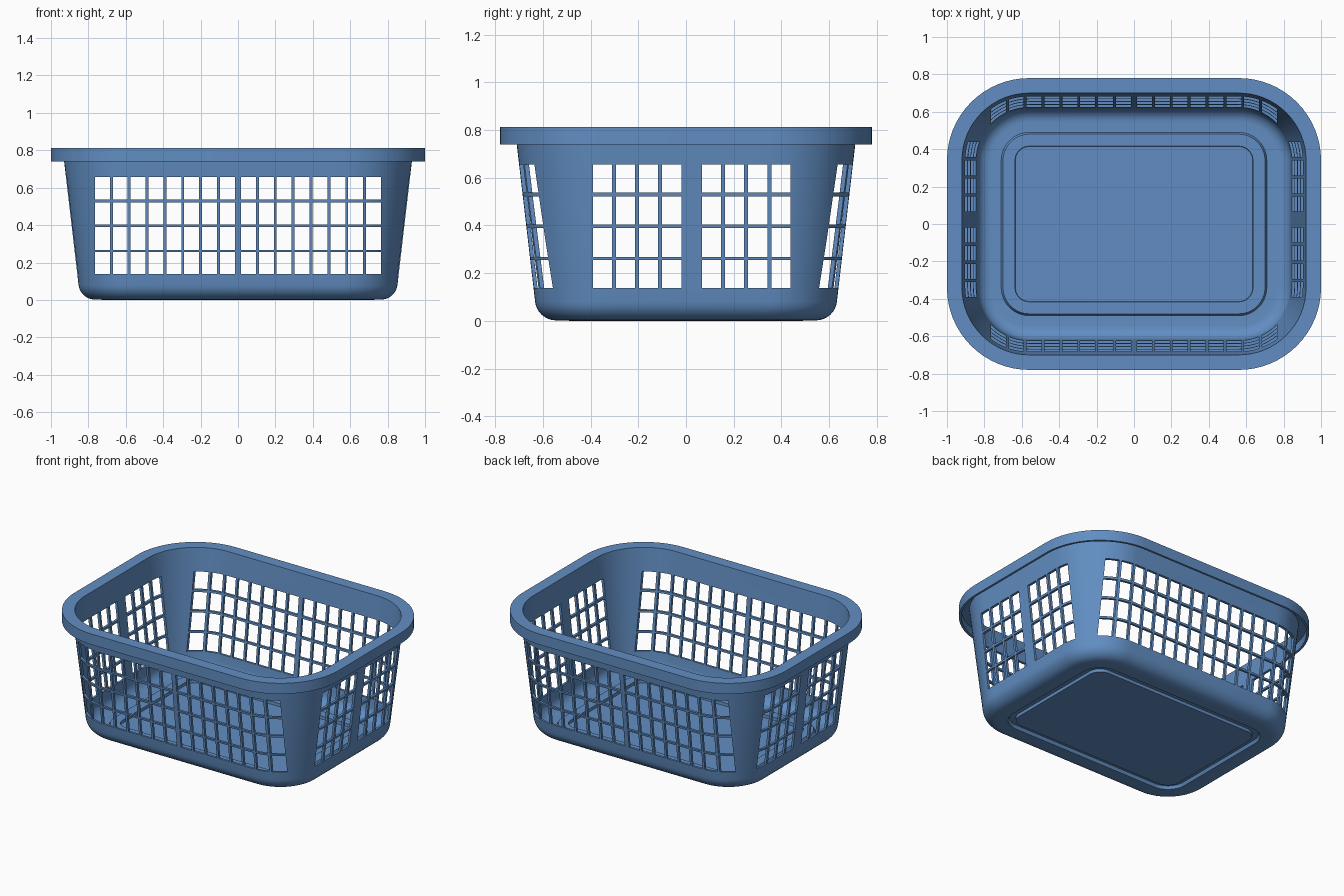
import bpy, bmesh, math

if "Cube" in bpy.data.objects:
    bpy.data.objects.remove(bpy.data.objects["Cube"])

CX, CY = 0.56, 0.34      # centres of the concentric corner arcs
SEG = 16                 # segments per corner


def ring(bm, half_x, z):
    """Rounded rectangle, offset outward from the corner centres."""
    r = half_x - CX
    verts = []
    for i, (sx, sy) in enumerate([(1, 1), (-1, 1), (-1, -1), (1, -1)]):
        for k in range(SEG + 1):
            a = math.pi / 2 * (i + k / SEG)
            verts.append(bm.verts.new((sx * CX + r * math.cos(a),
                                       sy * CY + r * math.sin(a), z)))
    return verts


def arc(r, start, end, n=8):
    """Rounded bottom edge of the profile."""
    pts = []
    for i in range(n + 1):
        a = math.radians(start + (end - start) * i / n)
        pts.append((0.765 + r * math.cos(a), 0.09 + r * math.sin(a)))
    return pts


def mesh_object(name, bm):
    bmesh.ops.recalc_face_normals(bm, faces=bm.faces)
    me = bpy.data.meshes.new(name)
    bm.to_mesh(me)
    bm.free()
    ob = bpy.data.objects.new(name, me)
    bpy.context.collection.objects.link(ob)
    return ob


# Basket shell: underside, outer wall, hollow rim, inner wall, inner floor
profile = [(0.645, 0.0), (0.647, 0.02), (0.685, 0.02), (0.695, 0.0)]
profile += arc(0.088, -90, -6)
profile += [(0.936, 0.795), (0.985, 0.795), (0.985, 0.74), (1.0, 0.74),
            (1.0, 0.813), (0.92, 0.813)]
profile += arc(0.073, -6, -90)
profile += [(0.71, 0.017), (0.70, 0.036), (0.636, 0.036), (0.634, 0.017)]

bm = bmesh.new()
rings = [ring(bm, x, z) for x, z in profile]
for a, b in zip(rings, rings[1:]):
    n = len(a)
    for i in range(n):
        j = (i + 1) % n
        bm.faces.new((a[i], a[j], b[j], b[i]))
bm.faces.new(rings[0])
bm.faces.new(rings[-1])
basket = mesh_object("laundry_basket", bm)


# Window cutters: each box passes through both opposite walls
def cutter(name, starts, columns, pitch, width, along_x):
    bm = bmesh.new()
    rows = [(0.138, 0.255), (0.268, 0.389), (0.403, 0.522), (0.537, 0.656)]
    for s in starts:
        for c in range(columns):
            mid = s + c * pitch + width / 2
            for z0, z1 in rows:
                box = bmesh.ops.create_cube(bm, size=1)["verts"]
                size = (width, 3, z1 - z0) if along_x else (3, width, z1 - z0)
                move = (mid, 0, (z0 + z1) / 2) if along_x else (0, mid, (z0 + z1) / 2)
                bmesh.ops.scale(bm, vec=size, verts=box)
                bmesh.ops.translate(bm, vec=move, verts=box)
    ob = mesh_object(name, bm)
    ob.hide_render = True
    return ob


cutters = [
    cutter("long_wall_cutter", (-0.765, 0.016), 8, 0.0955, 0.08, True),
    cutter("short_wall_cutter", (-0.39, 0.067), 4, 0.0968, 0.08, False),
]

bpy.context.view_layer.objects.active = basket
basket.select_set(True)
for c in cutters:
    mod = basket.modifiers.new("windows", 'BOOLEAN')
    mod.operation = 'DIFFERENCE'
    mod.solver = 'EXACT'
    mod.object = c
    bpy.ops.object.modifier_apply(modifier=mod.name)
    bpy.data.objects.remove(c)

bpy.ops.object.shade_smooth_by_angle(angle=math.radians(30))

# Blue plastic
mat = bpy.data.materials.new("blue_plastic")
mat.diffuse_color = (0.12, 0.27, 0.54, 1)
mat.use_nodes = True
mat.node_tree.nodes["Principled BSDF"].inputs["Base Color"].default_value = mat.diffuse_color
basket.data.materials.clear()
basket.data.materials.append(mat)
